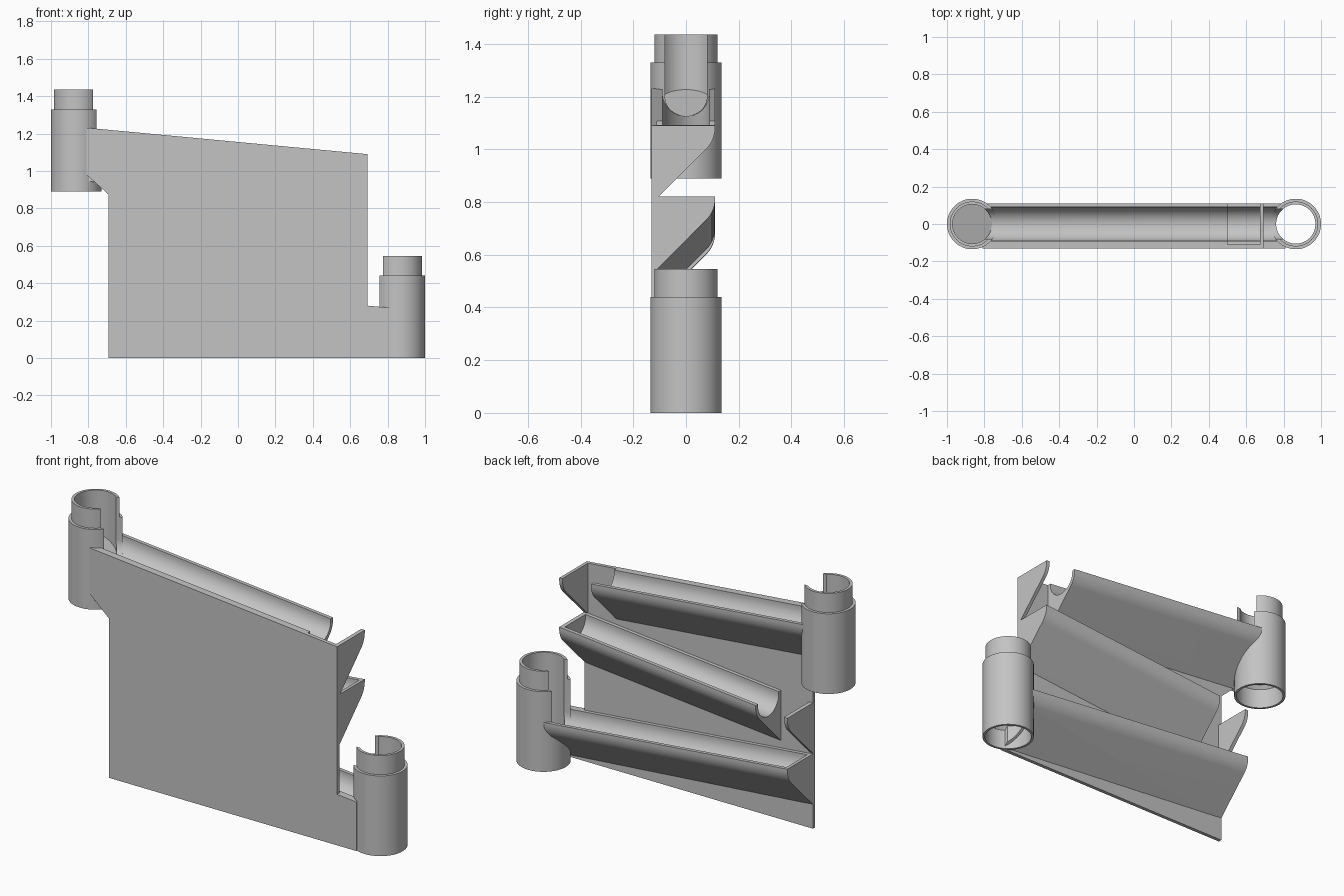
import bpy, bmesh, math
from mathutils import Vector

cube = bpy.data.objects.get("Cube")
if cube:
    bpy.data.objects.remove(cube, do_unlink=True)

grey = bpy.data.materials.new("plain grey")
grey.use_nodes = True
grey.diffuse_color = (0.55, 0.55, 0.55, 1)
grey.node_tree.nodes["Principled BSDF"].inputs["Base Color"].default_value = grey.diffuse_color

EDGE = 0.693      # half width of the back panel
TUBE_X = 0.865    # tube axis distance from the middle
SLOPE = 0.094


def finish(name, bm):
    bmesh.ops.recalc_face_normals(bm, faces=bm.faces[:])
    mesh = bpy.data.meshes.new(name)
    bm.to_mesh(mesh)
    bm.free()
    mesh.materials.append(grey)
    obj = bpy.data.objects.new(name, mesh)
    bpy.context.collection.objects.link(obj)
    return obj


def prism(name, ring_a, ring_b):
    """Solid between two matching outlines."""
    bm = bmesh.new()
    a = [bm.verts.new(p) for p in ring_a]
    b = [bm.verts.new(p) for p in ring_b]
    bm.faces.new(a)
    bm.faces.new(b[::-1])
    for i in range(len(a)):
        j = (i + 1) % len(a)
        bm.faces.new((a[i], b[i], b[j], a[j]))
    return finish(name, bm)


def cylinder(name, x, radius, low, high):
    def ring(z):
        angles = [math.tau * i / 64 for i in range(64)]
        return [(x + radius * math.cos(t), radius * math.sin(t), z) for t in angles]
    return prism(name, ring(low), ring(high))


def cut(obj, cutter):
    cutter.hide_render = True
    mod = obj.modifiers.new("cut", 'BOOLEAN')
    mod.operation = 'DIFFERENCE'
    mod.solver = 'EXACT'
    mod.object = cutter
    bpy.context.view_layer.objects.active = obj
    bpy.ops.object.modifier_apply(modifier=mod.name)
    bpy.data.objects.remove(cutter, do_unlink=True)


def arc(radius, start, end, steps, z):
    angles = [math.radians(start + (end - start) * i / steps) for i in range(steps + 1)]
    return [(radius * math.cos(t), z + radius * math.sin(t)) for t in angles]


# Cross-sections as (y, height below the rim)
OUTER = [(0.11, 0)] + arc(0.11, 0, -45, 10, -0.01) + [(-0.12, -0.286)]
SOLID = [(-0.12, 0)] + OUTER
CHANNEL = [(-0.12, 0), (-0.09, 0)] + arc(0.09, 180, 360, 28, -0.01) + [(0.09, 0)] + OUTER


# Rim heights of the three runs
def top_rim(x):
    return 1.155 - SLOPE * x


def middle_rim(x):
    return 0.755 + SLOPE * x


def bottom_rim(x):
    return 0.345 - SLOPE * x


def run(name, section, rim, x0, x1):
    rings = [[(x, y, max(0, rim(x) + dz)) for y, dz in section] for x in (x0, x1)]
    return prism(name, *rings)


# Front panel
outline = [(-EDGE, 0), (0.81, 0), (0.81, bottom_rim(0.81)), (EDGE, bottom_rim(EDGE)),
           (EDGE, top_rim(EDGE)), (-0.81, top_rim(-0.81)), (-0.81, 0.98), (-EDGE, 0.875)]
prism("panel", [(x, -0.13, z) for x, z in outline], [(x, -0.11, z) for x, z in outline])

# Sloping gutters
INNER = EDGE - 0.02
upper = run("upper_gutter", CHANNEL, top_rim, -0.80, 0.5)
middle = run("middle_gutter", CHANNEL, middle_rim, -0.5, INNER)
lower = run("lower_gutter", CHANNEL, bottom_rim, -INNER, 0.80)
cut(upper, cylinder("bore", -TUBE_X, 0.107, 0.8, 1.6))
cut(lower, cylinder("bore", TUBE_X, 0.107, -0.1, 0.7))

# End walls that stop and catch the ball
run("upper_right_wall", SOLID, top_rim, INNER, EDGE)
run("middle_right_wall", SOLID, middle_rim, INNER, EDGE)
run("middle_left_wall", SOLID, middle_rim, -EDGE, -INNER)
run("lower_left_wall", SOLID, bottom_rim, -EDGE, -INNER)


# Tubes with a plug collar on top and a socket below
def tube(name, x, base, slot_z, side):
    profile = [(0.105, 0.545), (0.12, 0.545), (0.12, 0.44), (0.135, 0.44),
               (0.135, 0), (0.122, 0), (0.122, 0.11), (0.105, 0.13)]
    bm = bmesh.new()
    verts = [bm.verts.new((x + r, 0, base + z)) for r, z in profile]
    edges = [bm.edges.new((v, verts[i - 1])) for i, v in enumerate(verts)]
    bmesh.ops.spin(bm, geom=verts + edges, cent=(x, 0, 0), axis=(0, 0, 1),
                   angle=math.tau, steps=64, use_merge=True)
    bmesh.ops.remove_doubles(bm, verts=bm.verts[:], dist=0.0001)
    obj = finish(name, bm)
    slot = [(-0.08, 2)] + arc(0.08, 180, 360, 20, slot_z) + [(0.08, 2)]
    cut(obj, prism("slot", [(x, y, z) for y, z in slot],
                   [(x + side * 0.2, y, z) for y, z in slot]))
    return obj


left_tube = tube("left_tube", -TUBE_X, 0.89, top_rim(-0.73) - 0.02, 1)
right_tube = tube("right_tube", TUBE_X, 0, bottom_rim(0.73) - 0.02, -1)

# Tilted floor closing the left tube
floor = cylinder("left_tube_floor", -TUBE_X, 0.108, 1.02, 1.2)
for v in floor.data.vertices:
    if v.co.z > 1.1:
        v.co.z = 1.12 - 0.5 * (v.co.x + 0.757)

# Smooth the round parts and keep the edges crisp
bpy.ops.object.select_all(action='DESELECT')
for obj in (upper, middle, lower, left_tube, right_tube, floor):
    obj.select_set(True)
bpy.context.view_layer.objects.active = upper
bpy.ops.object.shade_smooth_by_angle(angle=math.radians(30))
